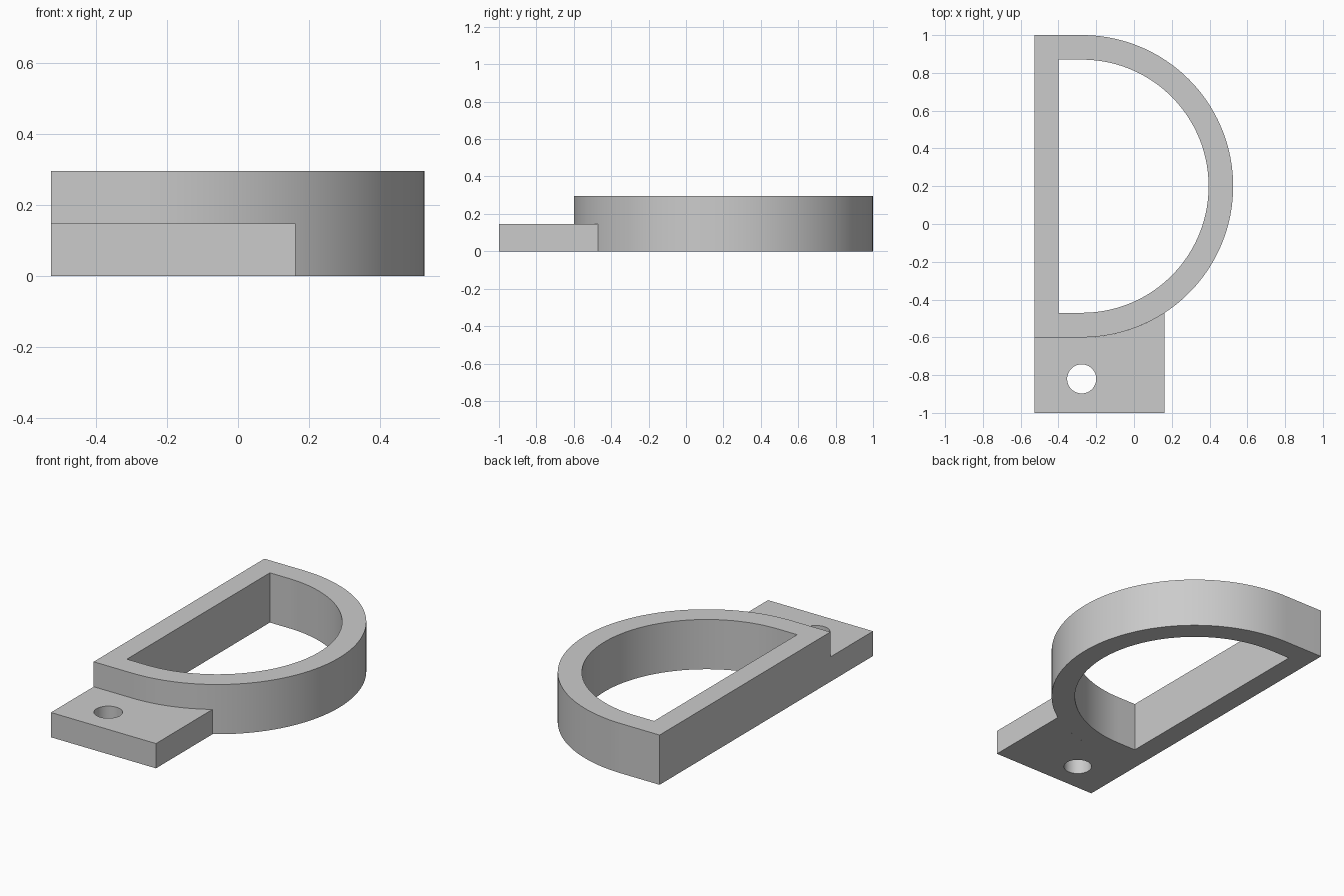
import bpy, bmesh
from math import cos, sin, pi, asin, radians

cube = bpy.data.objects.get("Cube")
if cube:
    bpy.data.objects.remove(cube)

grey = bpy.data.materials.new("plain grey")
grey.use_nodes = True
grey.diffuse_color = (0.6, 0.6, 0.6, 1)
grey.node_tree.nodes["Principled BSDF"].inputs["Base Color"].default_value = (0.6, 0.6, 0.6, 1)

CX, CY = -0.275, 0.2          # centre of the round side
LEFT, OUTER, INNER = -0.527, 0.8, 0.67
HEIGHT, TAB_HEIGHT, TAB_RIGHT = 0.295, 0.147, 0.162


def arc(cx, cy, r, start, end, n):
    return [(cx + r * cos(start + (end - start) * i / n),
             cy + r * sin(start + (end - start) * i / n)) for i in range(n + 1)]


def d_outline(left, r):
    return [(left, CY + r), (left, CY - r)] + arc(CX, CY, r, -pi / 2, pi / 2, 96)


def plate(name, loops, height):
    """Extrude an outline with holes upward from the floor."""
    bm = bmesh.new()
    edges = []
    for loop in loops:
        verts = [bm.verts.new((x, y, 0)) for x, y in loop]
        edges += [bm.edges.new((a, b)) for a, b in zip(verts, verts[1:] + verts[:1])]
    bmesh.ops.triangle_fill(bm, edges=edges, use_beauty=True, use_dissolve=False)
    result = bmesh.ops.extrude_face_region(bm, geom=bm.faces[:], use_keep_orig=True)
    top = [v for v in result["geom"] if isinstance(v, bmesh.types.BMVert)]
    bmesh.ops.translate(bm, verts=top, vec=(0, 0, height))
    bmesh.ops.recalc_face_normals(bm, faces=bm.faces[:])
    mesh = bpy.data.meshes.new(name)
    bm.to_mesh(mesh)
    bm.free()
    mesh.materials.append(grey)
    obj = bpy.data.objects.new(name, mesh)
    bpy.context.collection.objects.link(obj)
    bpy.ops.object.select_all(action='DESELECT')
    obj.select_set(True)
    bpy.context.view_layer.objects.active = obj
    bpy.ops.object.shade_smooth_by_angle(angle=radians(30))
    return obj


# D-shaped ring
plate("d_ring", [d_outline(LEFT, OUTER), d_outline(-0.4, INNER)], HEIGHT)

# Mounting tab, its back edge following the ring, with a screw hole
meet = -pi / 2 + asin((TAB_RIGHT - CX) / OUTER)
tab = [(LEFT, -1), (TAB_RIGHT, -1)]
tab += arc(CX, CY, OUTER, meet, -pi / 2, 32) + [(LEFT, CY - OUTER)]
hole = arc(-0.277, -0.82, 0.077, 0, 2 * pi, 48)[:-1]
plate("mounting_tab", [tab, hole], TAB_HEIGHT)
